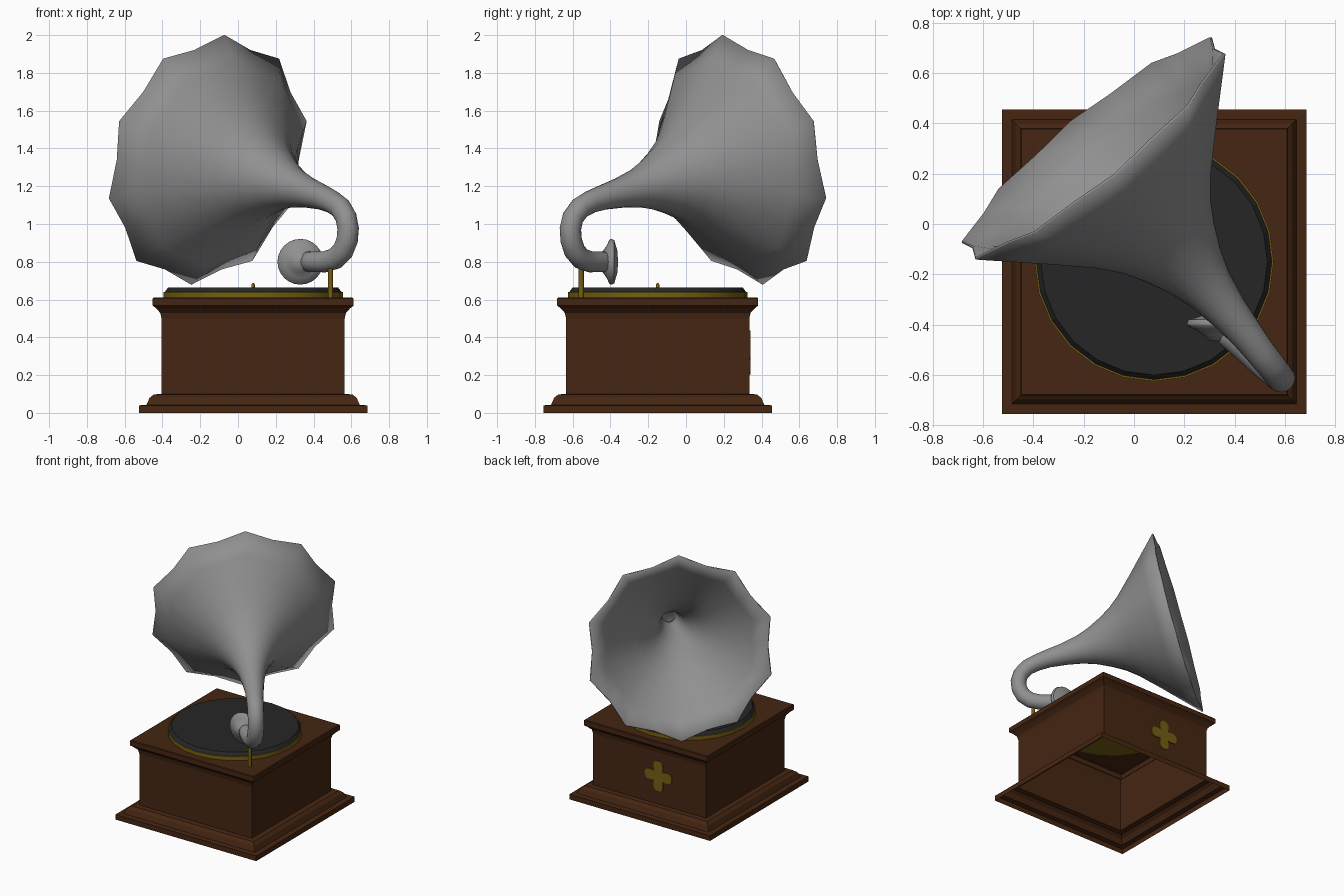
import bpy, bmesh, math
from mathutils import Vector

if "Cube" in bpy.data.objects:
    bpy.data.objects.remove(bpy.data.objects["Cube"])


def material(name, col):
    m = bpy.data.materials.new(name)
    m.diffuse_color = (*col, 1)
    m.use_nodes = True
    m.node_tree.nodes["Principled BSDF"].inputs["Base Color"].default_value = m.diffuse_color
    return m


WOOD = material("dark_wood", (0.060, 0.019, 0.006))
GOLD = material("brass_gold", (0.18, 0.115, 0.006))
STEEL = material("horn_grey", (0.28, 0.28, 0.28))
BLACK = material("record_black", (0.019, 0.019, 0.019))
CX, CY = 0.08, -0.15          # centre of the cabinet


def loft(name, rings, mat, cap_start=False, cap_end=False, smooth=None):
    """Skin a list of equal closed rings of points."""
    bm = bmesh.new()
    vr = [[bm.verts.new(p) for p in r] for r in rings]
    n = len(vr[0])
    for a, b in zip(vr, vr[1:]):
        for i in range(n):
            j = (i + 1) % n
            bm.faces.new((a[i], a[j], b[j], b[i]))
    if cap_start:
        bm.faces.new(vr[0][::-1])
    if cap_end:
        bm.faces.new(vr[-1])
    bmesh.ops.recalc_face_normals(bm, faces=bm.faces)
    me = bpy.data.meshes.new(name)
    bm.to_mesh(me)
    bm.free()
    me.materials.append(mat)
    ob = bpy.data.objects.new(name, me)
    bpy.context.collection.objects.link(ob)
    if smooth:
        bpy.ops.object.select_all(action='DESELECT')
        bpy.context.view_layer.objects.active = ob
        ob.select_set(True)
        bpy.ops.object.shade_smooth_by_angle(angle=math.radians(smooth))
    return ob


def turned(name, profile, x, y, n, mat, cap_start=True, smooth=40):
    """Turn a (radius, z) profile around a vertical axis."""
    rings = [[(x + r * math.cos(math.tau * i / n), y + r * math.sin(math.tau * i / n), z)
              for i in range(n)] for r, z in profile]
    return loft(name, rings, mat, cap_start, True, smooth)


# Cabinet: square moulded profile, open underneath
profile = [(0.605, 0), (0.605, 0.04), (0.565, 0.042), (0.548, 0.08), (0.525, 0.098),
           (0.485, 0.1), (0.485, 0.50), (0.492, 0.53), (0.515, 0.555), (0.532, 0.568),
           (0.532, 0.605), (0.527, 0.61)]
loft("cabinet", [[(CX + sx * h, CY + sy * h, z) for sx, sy in ((-1, -1), (1, -1), (1, 1), (-1, 1))]
                 for h, z in profile], WOOD, cap_end=True)

# Flower-shaped badge on the back wall
ys = CY + 0.485
badge = []
for y in (ys - 0.001, ys + 0.007):
    ring = []
    for i in range(48):
        a = math.tau * i / 48
        r = 0.092 + 0.032 * math.cos(4 * a) - 0.008 * math.cos(8 * a)
        ring.append((r * math.cos(a), y, 0.32 + r * math.sin(a)))
    badge.append(ring)
loft("back_badge", badge, GOLD, True, True)

# Turntable, record, spindle and support post
turned("turntable", [(0.475, 0.609), (0.475, 0.64)], CX, CY, 24, GOLD)
turned("record", [(0.468, 0.64), (0.462, 0.648), (0.45, 0.664)], CX, CY, 24, BLACK, smooth=None)
turned("spindle", [(0.009, 0.66), (0.009, 0.68), (0.004, 0.687)], CX, CY, 12, GOLD)
turned("support_post", [(0.014, 0.609), (0.014, 0.79)], 0.49, -0.555, 12, GOLD)

# Horn: tube path followed by a straight flaring axis; (position, radius, lobe amount)
path = [((0.345, -0.405, 0.80), 0.052, 0), ((0.40, -0.455, 0.80), 0.055, 0),
        ((0.46, -0.507, 0.80), 0.056, 0), ((0.515, -0.555, 0.817), 0.057, 0),
        ((0.556, -0.59, 0.858), 0.057, 0), ((0.578, -0.608, 0.915), 0.057, 0),
        ((0.583, -0.612, 0.975), 0.057, 0), ((0.572, -0.598, 1.035), 0.057, 0),
        ((0.543, -0.56, 1.085), 0.058, 0), ((0.50, -0.507, 1.116), 0.060, 0)]
rim = Vector((-0.16, 0.30, 1.34))
axis = Vector((-0.635 * 0.979, 0.772 * 0.979, 0.204))
for back, r, lobe in [(0.98, 0.066, 0), (0.86, 0.080, 0), (0.74, 0.103, 0), (0.64, 0.137, 0),
                      (0.54, 0.185, 0.05), (0.45, 0.238, 0.12), (0.37, 0.302, 0.25),
                      (0.25, 0.420, 0.5), (0.12, 0.553, 0.78), (0.0, 0.676, 1.0)]:
    path.append((rim - axis * back, r, lobe))

side = Vector((0.772, 0.635, 0))
rings = []
for i, (p, r, lobe) in enumerate(path):
    t = Vector(path[min(i + 1, len(path) - 1)][0]) - Vector(path[max(i - 1, 0)][0])
    t.normalize()
    up = side.cross(t).normalized()
    lat = t.cross(up)
    ring = []
    for k in range(20):
        a = math.tau * k / 20
        rr = r * (1 - 0.077 * lobe * (k % 2))      # ten pointed petals at the rim
        ring.append(Vector(p) + up * rr * math.cos(a) + lat * rr * math.sin(a))
    rings.append(ring)
horn = loft("horn", rings, STEEL, smooth=40)
mod = horn.modifiers.new("thickness", 'SOLIDIFY')
mod.thickness = 0.01
mod.offset = -1

# Sound box: lens-shaped disc facing along y at the end of the tube
lens = [(0.03, -0.465), (0.055, -0.442), (0.085, -0.42), (0.118, -0.405), (0.121, -0.395),
        (0.115, -0.380), (0.06, -0.364), (0.01, -0.360)]
loft("sound_box", [[(0.33 + r * math.cos(math.tau * i / 24), y, 0.80 + r * math.sin(math.tau * i / 24))
                    for i in range(24)] for r, y in lens], STEEL, True, True, 50)
